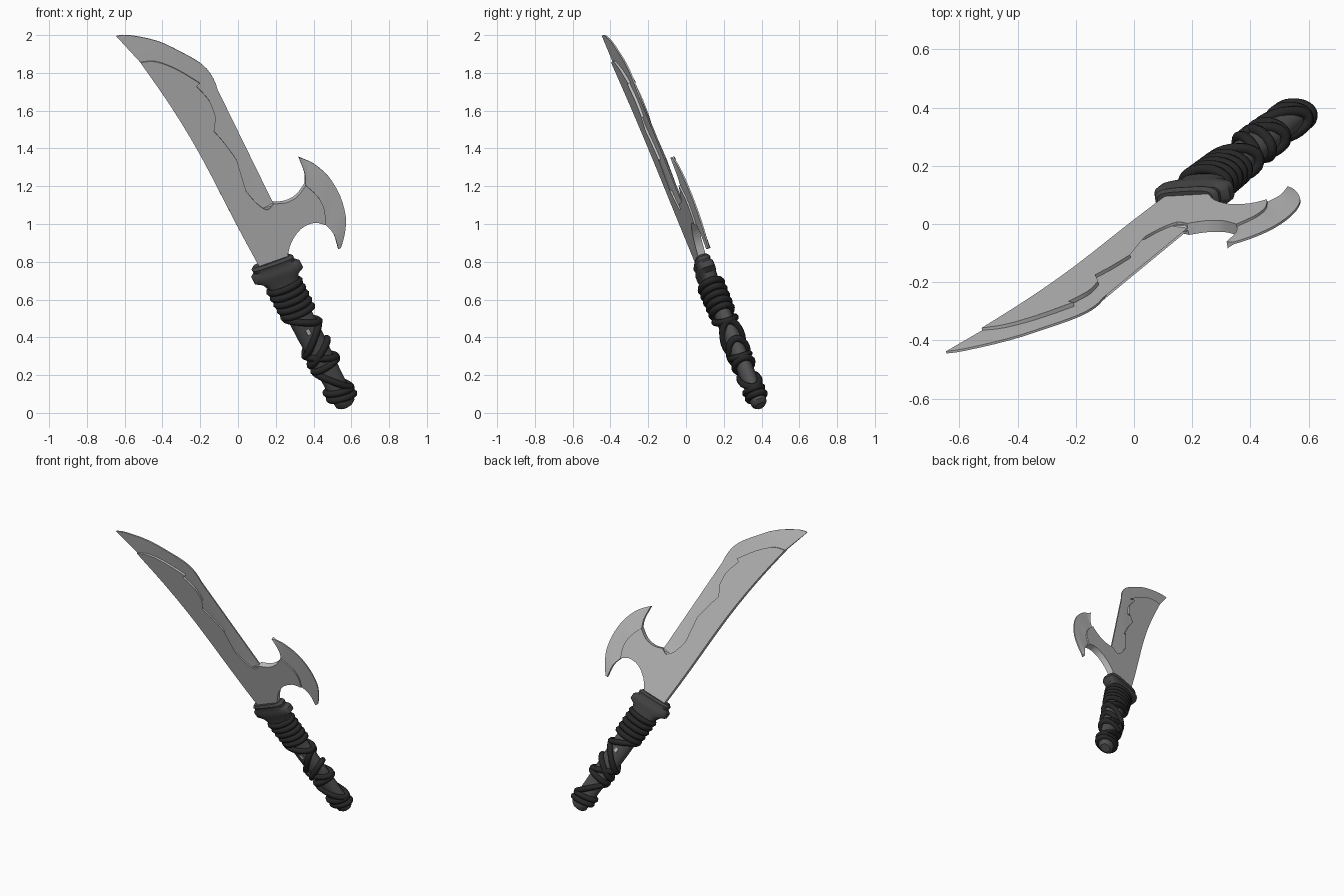
import bpy, bmesh, math
from mathutils import Vector

old = bpy.data.objects.get("Cube")
if old:
    bpy.data.objects.remove(old, do_unlink=True)


def material(name, value):
    mat = bpy.data.materials.new(name)
    mat.use_nodes = True
    color = (value, value, value, 1)
    mat.diffuse_color = color
    mat.node_tree.nodes["Principled BSDF"].inputs["Base Color"].default_value = color
    return mat


steel = material("pale steel", 0.52)
grip_grey = material("grip grey", 0.08)
guard_grey = material("guard grey", 0.06)
cord_black = material("cord black", 0.02)

# The whole weapon lies in one leaning plane: y = A*x + B*z + C
A, B, C = 0.17, -0.32, 0.307


def on_plane(x, z):
    return Vector((x, A * x + B * z + C, z))


normal = Vector((A, -1, B)).normalized()
grip_top = on_plane(0.20, 0.76)
grip_end = on_plane(0.575, 0.037)
down = (grip_end - grip_top).normalized()
side = down.cross(normal).normalized()
if side.x < 0:
    side.negate()
grip_length = (grip_end - grip_top).length


def on_grip(s, u, w):
    """Point s along the grip, u across the blade plane, w out of it."""
    return grip_top + down * s + side * u + normal * w


def finish(name, bm, mat, angle):
    bmesh.ops.recalc_face_normals(bm, faces=bm.faces)
    mesh = bpy.data.meshes.new(name)
    bm.to_mesh(mesh)
    bm.free()
    mesh.materials.append(mat)
    obj = bpy.data.objects.new(name, mesh)
    bpy.context.collection.objects.link(obj)
    bpy.ops.object.select_all(action="DESELECT")
    obj.select_set(True)
    bpy.context.view_layer.objects.active = obj
    bpy.ops.object.shade_smooth_by_angle(angle=math.radians(angle))
    return obj


def spline(points, steps=3):
    """Smooth curve through the points."""
    pts = [Vector(p) for p in points]
    ext = [pts[0]] + pts + [pts[-1]]
    out = []
    for p, q, r, t in zip(ext, ext[1:], ext[2:], ext[3:]):
        for i in range(steps):
            f = i / steps
            out.append(0.5 * (2 * q + (r - p) * f + (2 * p - 5 * q + 4 * r - t) * f ** 2
                              + (3 * q - p - 3 * r + t) * f ** 3))
    return out + [pts[-1]]


def plate(name, parts):
    """Plate from (curve, half thickness) runs joined into one outline."""
    outline = []
    for curve, half in parts:
        for p in curve:
            if not outline or (Vector(p) - outline[-1][0]).length > 0.002:
                outline.append((Vector(p), half))
    if (outline[0][0] - outline[-1][0]).length < 0.002:
        outline.pop()
    bm = bmesh.new()
    flat = [bm.verts.new(on_plane(*p)) for p, half in outline]
    face = bm.faces.new(flat)
    tris = bmesh.ops.triangulate(bm, faces=[face])["faces"]
    index = {v: i for i, v in enumerate(flat)}
    tris = [[index[v] for v in f.verts] for f in tris]
    back = [bm.verts.new(v.co - normal * half) for v, (p, half) in zip(flat, outline)]
    for v, (p, half) in zip(flat, outline):
        v.co += normal * half
    for t in tris:
        bm.faces.new([back[i] for i in reversed(t)])
    for i in range(len(flat)):
        j = (i + 1) % len(flat)
        bm.faces.new([flat[i], flat[j], back[j], back[i]])
    return finish(name, bm, steel, 25)


# Blade outline runs
spine = spline([(0.12, 0.76), (-0.01, 1.0), (-0.2, 1.365), (-0.36, 1.63), (-0.52, 1.86)])
teeth = [
    [(-0.52, 1.86), (-0.44, 1.865), (-0.33, 1.825), (-0.205, 1.75)],
    [(-0.265, 1.775), (-0.2, 1.71), (-0.15, 1.65), (-0.12, 1.57)],
    [(-0.175, 1.58), (-0.15, 1.52), (-0.08, 1.44), (-0.01, 1.345)],
    [(-0.06, 1.34), (-0.04, 1.27), (-0.01, 1.19)],
    [(0.04, 1.18), (0.09, 1.12), (0.15, 1.08), (0.185, 1.113)],
]
serration = [p for run in teeth for p in spline(run)]
cutting = spline([(-0.645, 1.995), (-0.58, 2.0), (-0.43, 1.97), (-0.3, 1.91), (-0.19, 1.845),
                  (-0.13, 1.77), (-0.1, 1.68), (-0.07, 1.55), (-0.02, 1.4), (0.05, 1.25),
                  (0.11, 1.165), (0.185, 1.113)])
notch = spline([(0.185, 1.113), (0.25, 1.118), (0.31, 1.15), (0.355, 1.21)])
hook_line = spline([(0.355, 1.21), (0.42, 1.15), (0.455, 1.08), (0.46, 1.0)])
hollow = spline([(0.46, 1.0), (0.4, 1.012), (0.33, 0.98), (0.28, 0.91), (0.26, 0.84)])
hook_upper = spline([(0.355, 1.21), (0.352, 1.27), (0.32, 1.355)])
hook_outer = spline([(0.32, 1.355), (0.4, 1.32), (0.48, 1.25), (0.54, 1.15), (0.57, 1.04),
                     (0.565, 0.95), (0.545, 0.875)])
hook_lower = spline([(0.53, 0.87), (0.505, 0.95), (0.46, 1.0)])

THICK, RIDGE, EDGE = 0.021, 0.012, 0.004
plate("blade_core", [(spine, THICK), (serration, THICK), (notch, THICK),
                     (hook_line, THICK), (hollow, THICK), ([(0.28, 0.78)], THICK)])
plate("blade_edge", [(cutting, EDGE), (serration[::-1], RIDGE)])
plate("hook_edge", [(hook_upper, RIDGE), (hook_outer, EDGE), (hook_lower, RIDGE),
                    (hook_line[::-1], RIDGE)])


def loft(name, sections, mat, sides, power=1.0, shear=0.0, angle=40):
    """Closed solid through (s, half width, half depth) sections of the grip."""
    bm = bmesh.new()
    rings = []
    for s, ru, rw in sections:
        ring = []
        for i in range(sides):
            a = math.tau * (i + 0.5) / sides
            c, d = math.cos(a), math.sin(a)
            u = ru * math.copysign(abs(c) ** power, c)
            w = rw * math.copysign(abs(d) ** power, d)
            ring.append(bm.verts.new(on_grip(s + shear * u, u, w)))
        rings.append(ring)
    for r, q in zip(rings, rings[1:]):
        for i in range(sides):
            j = (i + 1) % sides
            bm.faces.new([r[i], r[j], q[j], q[i]])
    bm.faces.new(rings[0])
    bm.faces.new(rings[-1])
    return finish(name, bm, mat, angle)


# Grip with a tapered butt, and the guard above it
loft("grip", [(0.0, 0.07, 0.045), (0.4, 0.07, 0.047), (0.7, 0.06, 0.043),
              (0.8, 0.06, 0.046), (0.85, 0.055, 0.042), (grip_length, 0.035, 0.028)],
     grip_grey, 12)
loft("guard", [(-0.055, 0.1, 0.035), (-0.04, 0.115, 0.045), (-0.02, 0.112, 0.04),
               (0.0, 0.135, 0.048), (0.035, 0.135, 0.048), (0.055, 0.1, 0.045),
               (0.1, 0.08, 0.045)], guard_grey, 20, power=0.55, shear=0.15)

# Small end of the tang showing on the back of the grip
loft("tang_tip", [(0.365, 0.015, 0.051), (0.395, 0.015, 0.051)], steel, 8, power=0.4)


def cord(name, left, right, radius=0.019, around=28, sides=8):
    """Cord loop round the grip, tilted from left to right."""
    bm = bmesh.new()
    middle, tilt = (left + right) / 2, (right - left) / 2
    shrink = 1.0 - 0.28 * middle / grip_length
    loops = []
    for i in range(around):
        a = math.tau * i / around
        c, d = math.cos(a), math.sin(a)
        center = on_grip(middle + tilt * c, 0.088 * shrink * c, 0.06 * shrink * d)
        out = (side * c + normal * d).normalized()
        along = (down * tilt * -d - side * 0.088 * d + normal * 0.06 * c).normalized()
        out = (out - along * out.dot(along)).normalized()
        up = along.cross(out)
        loops.append([bm.verts.new(center + radius * (out * math.cos(b) + up * math.sin(b)))
                      for b in (math.tau * k / sides for k in range(sides))])
    for i in range(around):
        r, q = loops[i], loops[(i + 1) % around]
        for k in range(sides):
            m = (k + 1) % sides
            bm.faces.new([r[k], r[m], q[m], q[k]])
    return finish(name, bm, cord_black, 60)


# Tight coil under the guard, then loose crossing loops down the grip
coil = [(0.1 + 0.04 * i, 0.115 + 0.04 * i) for i in range(5)]
loose = [(0.27, 0.37), (0.51, 0.37), (0.51, 0.59), (0.57, 0.48), (0.61, 0.6),
         (0.62, 0.78), (0.75, 0.785), (0.79, 0.82)]
for number, (left, right) in enumerate(coil + loose, 1):
    cord(f"cord_wrap_{number}", left, right)
